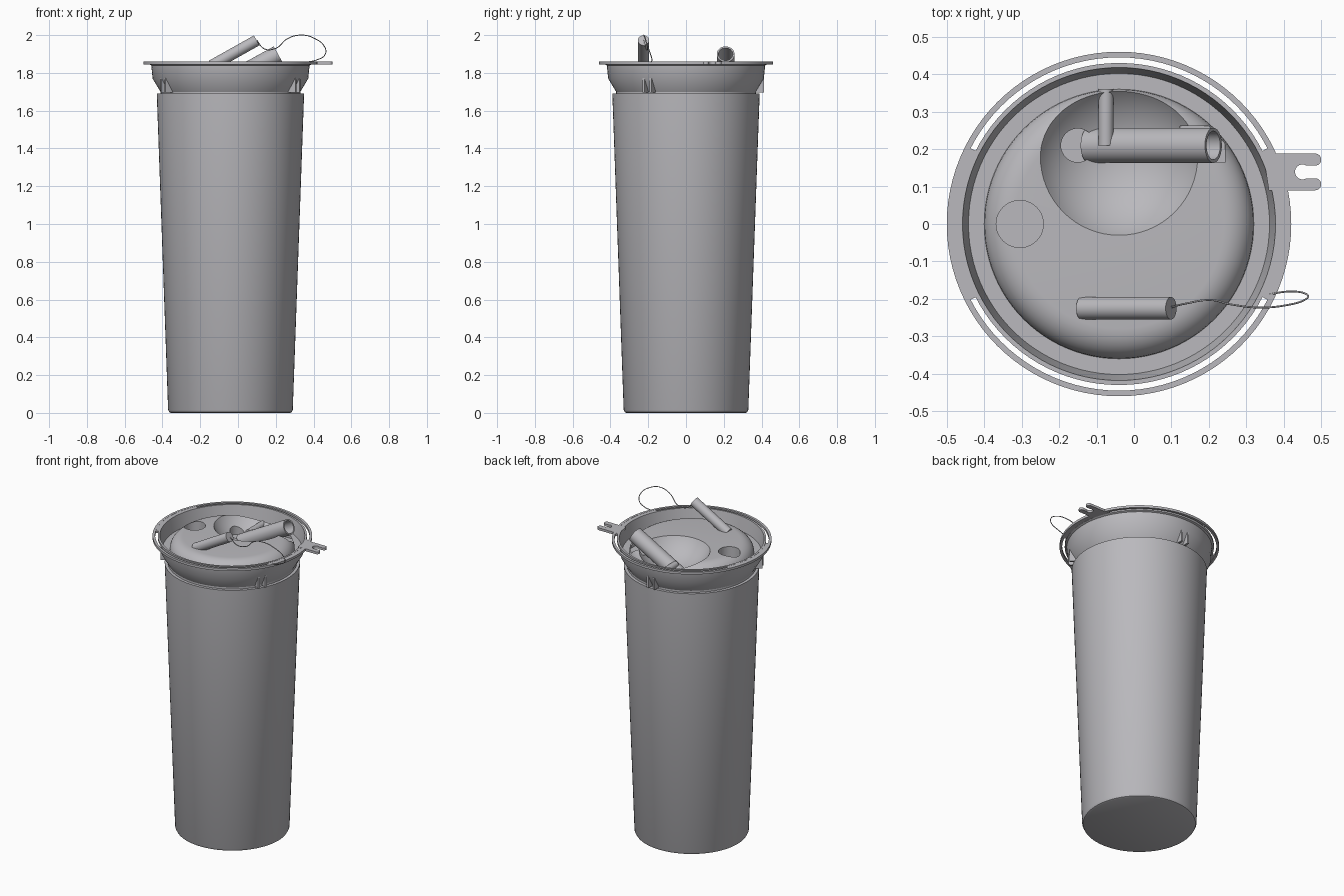
import bpy, bmesh, math
from mathutils import Vector, Matrix

CX = -0.04  # axis of the cup
TOP, UNDER = 1.86, 1.845  # rim plate heights

old = bpy.data.objects.get("Cube")
if old:
    bpy.data.objects.remove(old, do_unlink=True)

grey = bpy.data.materials.new("plain grey")
grey.use_nodes = True
colour = (0.49, 0.485, 0.51, 1)
grey.diffuse_color = colour
grey.node_tree.nodes["Principled BSDF"].inputs["Base Color"].default_value = colour


def finish(name, bm, smooth=True):
    bmesh.ops.recalc_face_normals(bm, faces=bm.faces)
    mesh = bpy.data.meshes.new(name)
    bm.to_mesh(mesh)
    bm.free()
    mesh.materials.append(grey)
    ob = bpy.data.objects.new(name, mesh)
    bpy.context.collection.objects.link(ob)
    if smooth:
        soften(ob)
    return ob


def activate(ob):
    bpy.ops.object.select_all(action='DESELECT')
    ob.select_set(True)
    bpy.context.view_layer.objects.active = ob


def soften(ob):
    activate(ob)
    bpy.ops.object.shade_smooth_by_angle(angle=math.radians(30))


def lathe(name, profile, matrix, steps=96):
    bm = bmesh.new()
    vs = [bm.verts.new((r, 0, z)) for r, z in profile]
    edges = [bm.edges.new(p) for p in zip(vs, vs[1:])]
    bmesh.ops.spin(bm, geom=vs + edges, cent=(0, 0, 0), axis=(0, 0, 1),
                   angle=math.tau, steps=steps, use_duplicate=False)
    bmesh.ops.remove_doubles(bm, verts=bm.verts, dist=1e-5)
    bm.transform(matrix)
    return finish(name, bm)


def rod(name, a, b, r, bore=0):
    # Round bar from a to b, with an optional blind bore at b
    a, b = Vector(a), Vector(b)
    d = b - a
    n = d.length
    profile = [(0, 0), (r, 0), (r, n)]
    if bore:
        profile += [(bore, n), (bore, 0.02), (0, 0.02)]
    else:
        profile += [(0, n)]
    turn = d.to_track_quat('Z', 'Y').to_matrix().to_4x4()
    return lathe(name, profile, Matrix.Translation(a) @ turn, 40)


def plate(name, outline, z0, z1):
    bm = bmesh.new()
    face = bm.faces.new([bm.verts.new((x, y, z0)) for x, y in outline])
    out = bmesh.ops.extrude_face_region(bm, geom=[face])
    moved = [v for v in out["geom"] if isinstance(v, bmesh.types.BMVert)]
    bmesh.ops.translate(bm, verts=moved, vec=(0, 0, z1 - z0))
    return finish(name, bm)


def arc(x, y, r, a0, a1, n=12):
    angles = [math.radians(a0 + (a1 - a0) * i / n) for i in range(n + 1)]
    return [(x + r * math.cos(a), y + r * math.sin(a)) for a in angles]


def box(name, size, matrix):
    bm = bmesh.new()
    bmesh.ops.create_cube(bm, size=1, matrix=matrix @ Matrix.Diagonal((*size, 1)))
    return finish(name, bm, False)


def cut(ob, cutter):
    cutter.hide_render = True
    mod = ob.modifiers.new("cut", 'BOOLEAN')
    mod.operation = 'DIFFERENCE'
    mod.solver = 'EXACT'
    mod.object = cutter
    activate(ob)
    bpy.ops.object.modifier_apply(modifier=mod.name)
    bpy.data.objects.remove(cutter, do_unlink=True)


centre = Matrix.Translation((CX, 0, 0))

# Tapered cup
lathe("cup", [(0, 0), (0.315, 0), (0.324, 0.004), (0.33, 0.016), (0.39, 1.69),
              (0.372, 1.69), (0.366, 1.6), (0, 1.6)], centre)

# Lid: domed centre, trough, upright wall and cone that plugs into the cup
dome = [(0.28 + 0.08 * math.sin(t), 1.775 + 0.075 * math.cos(t))
        for t in [math.pi / 2 * i / 8 for i in range(9)]]
lid = lathe("lid", [(0, 1.85)] + dome +
            [(0.402, 1.775), (0.418, TOP), (0.43, TOP), (0.43, UNDER), (0.419, 1.84),
             (0.412, 1.77), (0.37, 1.70), (0.37, 1.66), (0, 1.66)], centre)

# Bowl-shaped hollow, drinking hole, straw seat and rest notch
bm = bmesh.new()
bmesh.ops.create_uvsphere(bm, u_segments=64, v_segments=48, radius=0.244,
                          matrix=Matrix.Translation((CX, 0.18, 1.974)))
cut(lid, finish("bowl_cutter", bm))
cut(lid, rod("hole_cutter", (-0.305, 0, 1.75), (-0.305, 0, 1.9), 0.063))
cut(lid, rod("seat_cutter", (-0.15, 0.21, 1.735), (-0.15, 0.21, 1.9), 0.045))
cut(lid, box("notch_cutter", (0.12, 0.097, 0.14),
             Matrix.Translation((0.183, 0.213, 1.87))))
soften(lid)

# Outer hoop joined to the lid by solid lands at the two sides
lathe("rim_hoop", [(0.445, UNDER), (0.46, UNDER), (0.46, TOP), (0.445, TOP),
                   (0.445, UNDER)], centre)
for side, mid in (("left", 0), ("right", 180)):
    plate(side + "_rim_land", arc(CX, 0, 0.447, mid - 27, mid + 27, 24)
          + arc(CX, 0, 0.428, mid + 27, mid - 27, 24), UNDER + 0.001, TOP - 0.001)

# Notched tab on the rim
plate("rim_tab", [(0.36, 0.09)] + arc(0.484, 0.106, 0.016, -90, 90)
      + arc(0.45, 0.139, 0.02, -58, -302, 20)
      + arc(0.484, 0.172, 0.016, -90, 90) + [(0.345, 0.188)], UNDER, TOP)

# Three pairs of fins under the lid wall
for i, angle in enumerate((90, 210, 330)):
    for j, offset in enumerate((-0.022, 0.022)):
        turn = Matrix.Rotation(math.radians(angle), 4, 'Z')
        box(f"lid_fin_{i}_{j}", (0.045, 0.012, 0.075),
            centre @ turn @ Matrix.Translation((0.39, offset, 1.735)))

# Drinking straw with its hinge pin
rod("straw", (-0.12, 0.21, 1.717), (0.212, 0.21, 1.899), 0.047, 0.038)
rod("hinge_pin", (-0.075, 0.21, 1.785), (-0.075, 0.36, 1.785), 0.02)

# Slanted stick and its loose cord
rod("stick", (-0.14, -0.225, 1.838), (0.099, -0.225, 1.972), 0.03)
path = [(0.10, -0.222, 1.972), (0.14, -0.212, 1.927), (0.2, -0.203, 1.93),
        (0.26, -0.215, 1.98), (0.33, -0.223, 2.0), (0.40, -0.218, 1.985),
        (0.46, -0.2, 1.935), (0.46, -0.187, 1.895), (0.42, -0.18, 1.87),
        (0.35, -0.19, 1.855)]
curve = bpy.data.curves.new("cord", 'CURVE')
curve.dimensions = '3D'
curve.bevel_depth = 0.0025
curve.bevel_resolution = 2
curve.resolution_u = 8
spline = curve.splines.new('BEZIER')
spline.bezier_points.add(len(path) - 1)
for point, co in zip(spline.bezier_points, path):
    point.co = co
    point.handle_left_type = point.handle_right_type = 'AUTO'
curve.materials.append(grey)
bpy.context.collection.objects.link(bpy.data.objects.new("cord", curve))
